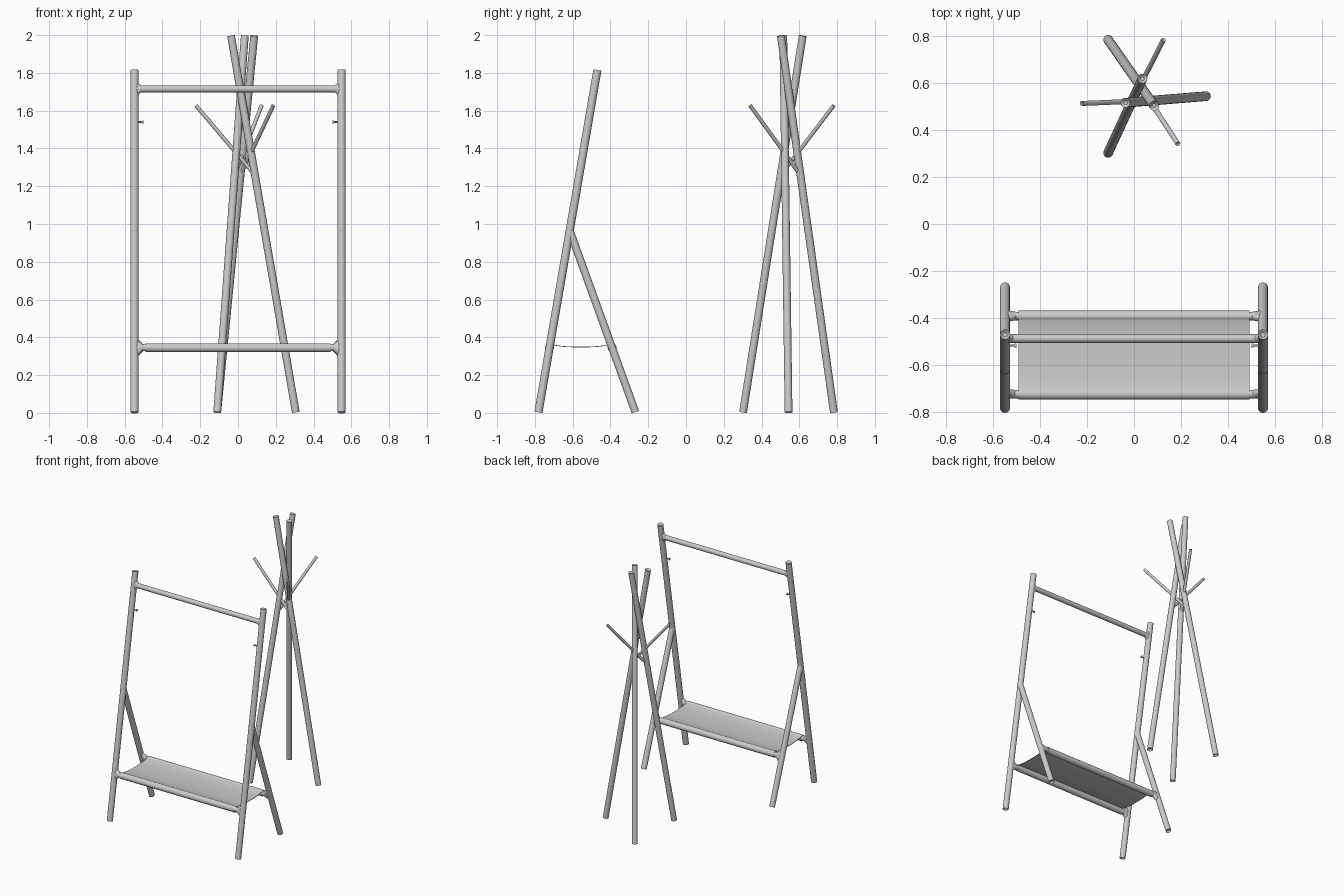
import bpy, bmesh, math
from mathutils import Vector

if "Cube" in bpy.data.objects:
    bpy.data.objects.remove(bpy.data.objects["Cube"])

SIDES = 32


def finish(bm, name):
    bmesh.ops.recalc_face_normals(bm, faces=bm.faces)
    mesh = bpy.data.meshes.new(name)
    bm.to_mesh(mesh)
    bm.free()
    obj = bpy.data.objects.new(name, mesh)
    bpy.context.collection.objects.link(obj)
    bpy.ops.object.select_all(action='DESELECT')
    obj.select_set(True)
    bpy.context.view_layer.objects.active = obj
    bpy.ops.object.shade_smooth_by_angle(angle=math.radians(40))
    return obj


def loft(name, rings, sides=SIDES):
    """rings: (centre, half axis u, half axis v); closed with end caps."""
    bm = bmesh.new()
    loops = []
    for c, u, v in rings:
        loops.append([bm.verts.new(c + u * math.cos(2 * math.pi * i / sides)
                                   + v * math.sin(2 * math.pi * i / sides)) for i in range(sides)])
    for a, b in zip(loops, loops[1:]):
        for i in range(sides):
            j = (i + 1) % sides
            bm.faces.new((a[i], a[j], b[j], b[i]))
    bm.faces.new(loops[0])
    bm.faces.new(loops[-1])
    return finish(bm, name)


def rod(name, p, q, r, edge=0.012, sides=SIDES):
    """Round rod from p to q with softened ends."""
    p, q = Vector(p), Vector(q)
    d = (q - p).normalized()
    u = d.orthogonal().normalized()
    v = d.cross(u)
    steps = 5
    start = []
    for i in range(steps + 1):
        a = math.pi / 2 * i / steps
        start.append((edge * (1 - math.sin(a)), r - edge * (1 - math.cos(math.pi / 2 - a))))
    rings = [(p + d * t, u * rr, v * rr) for t, rr in start]
    rings += [(q - d * t, u * rr, v * rr) for t, rr in reversed(start)]
    return loft(name, rings, sides)


def flare(name, centre, along, side, r, spread):
    """Blend between a cross bar and an upright, stretched along the upright."""
    c = Vector(centre)
    u = Vector(along).normalized()
    v = u.cross(Vector((1, 0, 0)))
    rings = []
    for i in range(9):
        a = math.pi / 2 * i / 8
        x = side * (0.548 - 0.017 - spread * math.sin(a))
        grow = spread * (1 - math.cos(math.pi / 2 - a))
        rings.append((Vector((x, c.y, c.z)), u * (r + grow), v * r))
    rings.insert(0, (Vector((side * 0.545, c.y, c.z)), rings[0][1], rings[0][2] * 0.9))
    return loft(name, rings)


# rack lines in the side plane
POST_SLOPE, BACK_SLOPE = 0.1722, -0.3617


def post_y(z):
    return -0.78 + POST_SLOPE * (z - 0.01)


def back_y(z):
    return -0.27 + BACK_SLOPE * (z - 0.01)


FRONT_Y, BACK_Y, RAIL_Z, TOP_Z, PEG_Z = post_y(0.345), back_y(0.345), 0.345, 1.715, 1.54
post_dir, back_dir = (0, POST_SLOPE, 1), (0, BACK_SLOPE, 1)

# rack side frames
for s, tag in ((-1, "left"), (1, "right")):
    x = 0.548 * s
    rod(tag + "_rack_post", (x, post_y(0.003), 0.003), (x, post_y(1.815), 1.815), 0.0215)
    rod(tag + "_rack_back_leg", (x, back_y(0.004), 0.004), (x, back_y(0.975), 0.975), 0.0205)
    flare(tag + "_top_bar_joint", (0, post_y(TOP_Z), TOP_Z), post_dir, s, 0.018, 0.018)
    flare(tag + "_front_rail_joint", (0, FRONT_Y, RAIL_Z), post_dir, s, 0.018, 0.025)
    flare(tag + "_back_rail_joint", (0, BACK_Y, RAIL_Z), back_dir, s, 0.018, 0.03)
    # small hanging peg with a head
    y = post_y(PEG_Z)
    rod(tag + "_small_peg", (0.54 * s, y, PEG_Z), (0.502 * s, y, PEG_Z), 0.004, 0.001, 16)
    rod(tag + "_small_peg_head", (0.507 * s, y, PEG_Z), (0.500 * s, y, PEG_Z), 0.009, 0.002, 16)

# cross bars
rod("top_bar", (-0.54, post_y(TOP_Z), TOP_Z), (0.54, post_y(TOP_Z), TOP_Z), 0.0185, 0.002)
rod("front_rail", (-0.54, FRONT_Y, RAIL_Z), (0.54, FRONT_Y, RAIL_Z), 0.018, 0.002)
rod("back_rail", (-0.54, BACK_Y, RAIL_Z), (0.54, BACK_Y, RAIL_Z), 0.018, 0.002)

# fabric sleeves around the lower rails
SLEEVE_X = 0.49
for y, tag in ((FRONT_Y, "front"), (BACK_Y, "back")):
    rod(tag + "_fabric_sleeve", (-SLEEVE_X, y, RAIL_Z), (SLEEVE_X, y, RAIL_Z), 0.0235, 0.003)

# sagging fabric shelf
bm = bmesh.new()
cols = 16
top, low = [], []
for i in range(cols + 1):
    t = i / cols
    y = FRONT_Y + (BACK_Y - FRONT_Y) * t
    z = 0.349 + 0.0165 * abs(2 * t - 1) ** 3
    top.append([bm.verts.new((sx * SLEEVE_X, y, z + 0.002)) for sx in (-1, 1)])
    low.append([bm.verts.new((sx * SLEEVE_X, y, z - 0.002)) for sx in (-1, 1)])
for i in range(cols):
    bm.faces.new((top[i][0], top[i][1], top[i + 1][1], top[i + 1][0]))
    bm.faces.new((low[i][0], low[i + 1][0], low[i + 1][1], low[i][1]))
    for k in (0, 1):
        bm.faces.new((top[i][k], top[i + 1][k], low[i + 1][k], low[i][k]))
for i in (0, cols):
    bm.faces.new((top[i][0], top[i][1], low[i][1], low[i][0]))
finish(bm, "fabric_shelf")

# coat stand: three crossing poles, each with a thin peg
stand = [
    ((0.306, 0.543), (-0.037, 0.515), (-0.222, 0.512)),
    ((-0.11, 0.302), (0.036, 0.618), (0.125, 0.782)),
    ((-0.11, 0.783), (0.086, 0.502), (0.187, 0.340)),
]
for n, (foot, tip, peg) in enumerate(stand, 1):
    a, b = Vector((*foot, 0.003)), Vector((*tip, 1.997))
    rod(f"stand_pole_{n}", a, b, 0.0205)
    rod(f"stand_peg_{n}", a.lerp(b, 0.63), (*peg, 1.627), 0.0105, 0.006, 24)
